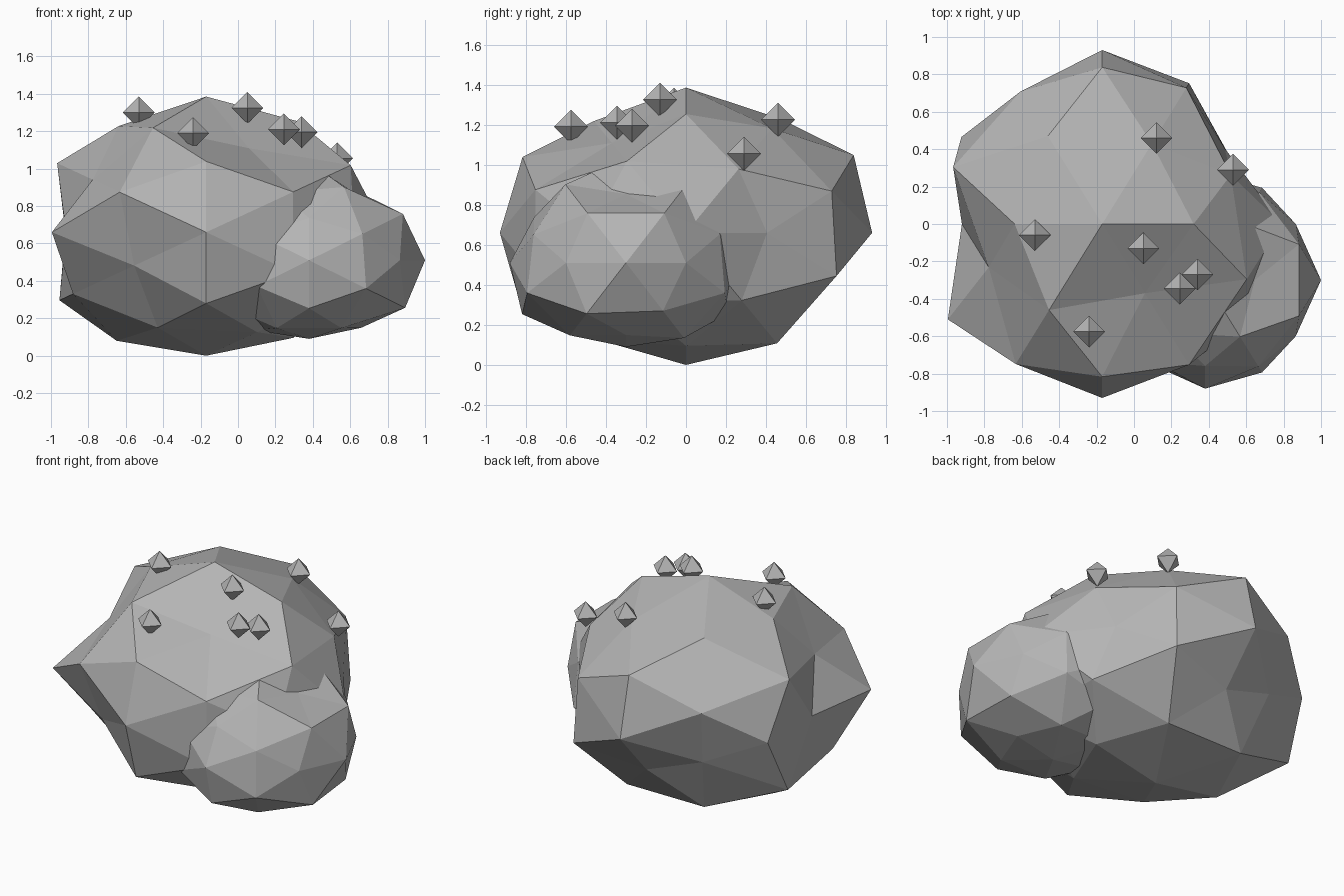
import bpy, bmesh
from mathutils import Vector

if "Cube" in bpy.data.objects:
    bpy.data.objects.remove(bpy.data.objects["Cube"])

# Direction families of a once-subdivided icosahedron
FAMILIES = [(1, 0, 0), (0, 1, 0), (0, 0, 1),
            (0, .851, .526), (.526, 0, .851), (.851, .526, 0),
            (.5, .809, .309), (.309, .5, .809), (.809, .309, .5)]


def material(name, value):
    m = bpy.data.materials.new(name)
    m.diffuse_color = (value, value, value, 1)
    m.use_nodes = True
    m.node_tree.nodes["Principled BSDF"].inputs["Base Color"].default_value = m.diffuse_color
    return m


def directions(family):
    """All sign variants, negative first, x slowest."""
    signs = [(-1, 1) if c else (1,) for c in family]
    return [Vector((family[0] * i, family[1] * j, family[2] * k))
            for i in signs[0] for j in signs[1] for k in signs[2]]


def finish(bm, name, mat):
    bmesh.ops.recalc_face_normals(bm, faces=bm.faces)
    me = bpy.data.meshes.new(name)
    bm.to_mesh(me)
    bm.free()
    me.materials.append(mat)
    ob = bpy.data.objects.new(name, me)
    bpy.context.collection.objects.link(ob)
    return ob


def boulder(name, centre, squash, radii, mat):
    """Faceted sphere whose corners are pushed in and out."""
    bm = bmesh.new()
    pairs = []
    for family, rs in zip(FAMILIES, radii):
        for d, r in zip(directions(family), rs):
            pairs.append((bm.verts.new(d.normalized()), r))
    bmesh.ops.convex_hull(bm, input=bm.verts[:])
    for v, r in pairs:
        v.co = Vector(centre) + Vector((v.co.x * r, v.co.y * r, v.co.z * r * squash))
    return finish(bm, name, mat)


def crystal(name, centre, r, mat):
    bm = bmesh.new()
    for f in FAMILIES[:3]:
        for d in directions(f):
            bm.verts.new(Vector(centre) + d * r)
    bmesh.ops.convex_hull(bm, input=bm.verts[:])
    return finish(bm, name, mat)


stone = material("stone grey", .46)
pebble = material("pebble grey", .46)

# Main rock
boulder("large_boulder", (-.17, 0, .66), .75, [
    (.75, .96), (.93, .93), (.88, .967),
    (.965, .96, .77, .985), (.91, .89, .885, .93), (.97, .885, .93, .77),
    (.77, .925, .75, .875, .93, .93, .93, .90),
    (.84, .92, .91, .94, .88, .74, .91, .86),
    (.88, .75, .97, .985, .90, .955, .90, .85)], stone)

# Side rock
boulder("small_boulder", (.38, -.30, .51), .8, [
    (.58, .62), (.58, .58), (.525, .66),
    (.61, .54, .60, .55), (.55, .55, .53, .505), (.57, .57, .57, .57),
    (.56, .54, .58, .58, .61, .57, .61, .58),
    (.56, .56, .56, .56, .56, .605, .58, .62),
    (.58, .58, .58, .58, .635, .62, .60, .62)], stone)

# Little stones scattered on top
spots = [(-.53, -.06, 1.30), (.05, -.13, 1.325), (.245, -.345, 1.21), (.34, -.27, 1.195),
         (-.24, -.575, 1.19), (.12, .46, 1.225), (.53, .29, 1.055)]
for i, p in enumerate(spots):
    crystal(f"top_pebble_{i + 1}", p, .085, pebble)
